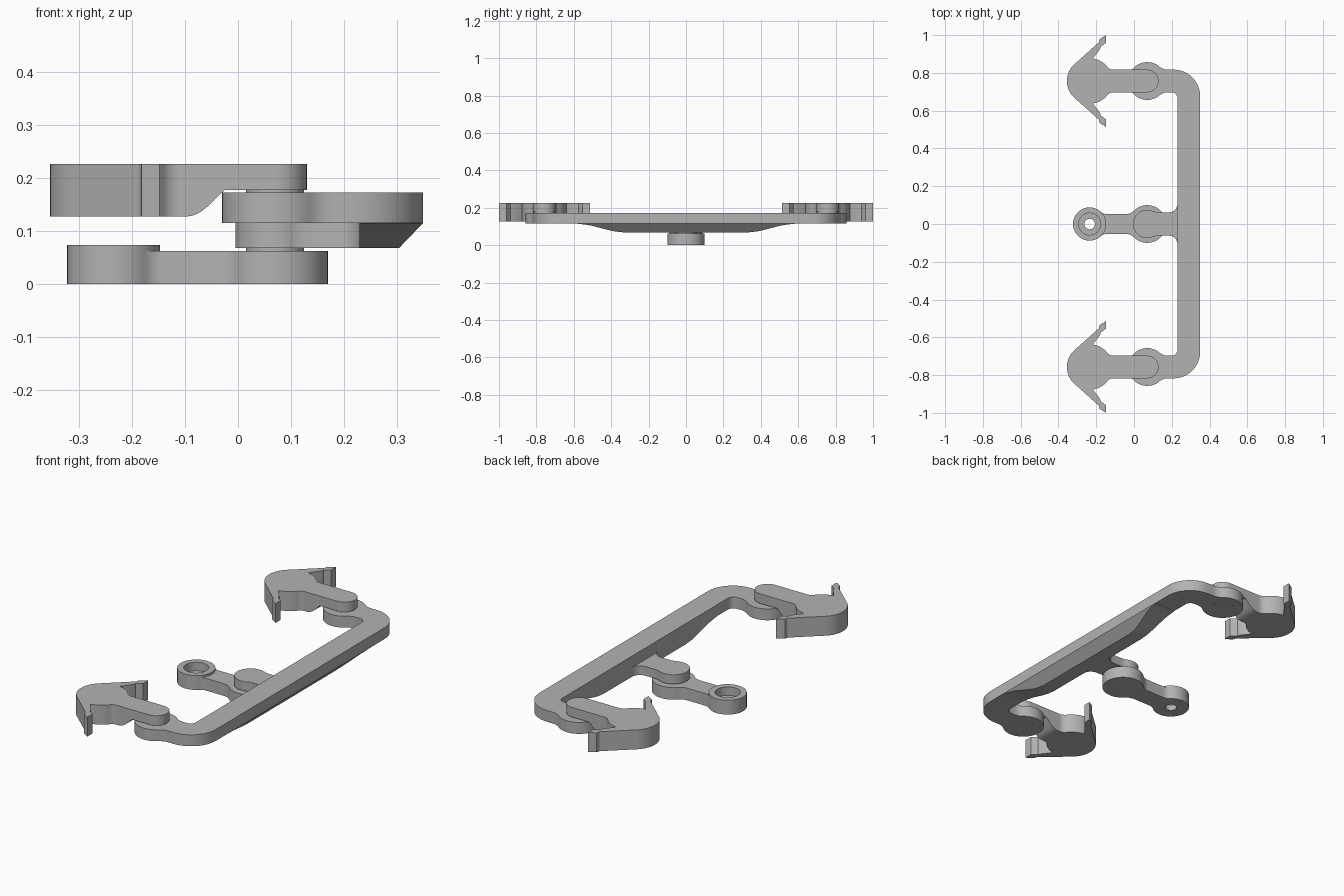
import bpy, bmesh
from math import pi, sin, cos, sqrt, atan2, radians

cube = bpy.data.objects.get("Cube")
if cube:
    bpy.data.objects.remove(cube, do_unlink=True)

GREY = (0.45, 0.45, 0.45, 1)
mat = bpy.data.materials.new("plain grey")
mat.use_nodes = True
mat.diffuse_color = GREY
mat.node_tree.nodes["Principled BSDF"].inputs["Base Color"].default_value = GREY

PIVOT = 0.07    # x of every hinge
ARM_Y = 0.757   # y of the outer hinges


def arc(cx, cy, r, a0, a1, n=14):
    return [(cx + r * cos(a0 + (a1 - a0) * i / n), cy + r * sin(a0 + (a1 - a0) * i / n))
            for i in range(n + 1)]


def lobe(cx, r, w, f, side=1, start=pi):
    """Upper half of a round end that blends into a neck of half width w."""
    dx = sqrt((r + f) ** 2 - (w + f) ** 2)
    phi = atan2(w + f, dx)
    pts = arc(0, 0, r, start, phi, 20) + arc(dx, w + f, f, phi + pi, 1.5 * pi, 8)[1:]
    return [(cx + side * x, y) for x, y in pts]


def mirrored(half):
    """Close a half outline by mirroring it across y = 0."""
    return half + [(x, -y) for x, y in reversed(half) if abs(y) > 1e-5]


def finish(ob):
    bpy.ops.object.select_all(action="DESELECT")
    ob.select_set(True)
    bpy.context.view_layer.objects.active = ob
    bpy.ops.object.shade_smooth_by_angle(angle=radians(30))
    return ob


def loft(name, rings):
    """Solid through a row of matching closed rings of 3D points."""
    bm = bmesh.new()
    rows = [[bm.verts.new(p) for p in ring] for ring in rings]
    n = len(rows[0])
    for a, b in zip(rows, rows[1:]):
        for i in range(n):
            j = (i + 1) % n
            bm.faces.new((a[i], a[j], b[j], b[i]))
    bm.faces.new(rows[0][::-1])
    bm.faces.new(rows[-1])
    bmesh.ops.recalc_face_normals(bm, faces=bm.faces)
    me = bpy.data.meshes.new(name)
    bm.to_mesh(me)
    bm.free()
    me.materials.append(mat)
    ob = bpy.data.objects.new(name, me)
    bpy.context.collection.objects.link(ob)
    return finish(ob)


def plate(name, outline, z0, z1, y=0):
    return loft(name, [[(px, py + y, z) for px, py in outline] for z in (z0, z1)])


def disc(name, x, y, r, z0, z1):
    return plate(name, arc(x, y, r, 0, 2 * pi, 48)[:-1], z0, z1)


def combine(ob, tool, operation):
    mod = ob.modifiers.new("combine", "BOOLEAN")
    mod.operation, mod.object, mod.solver = operation, tool, "EXACT"
    bpy.context.view_layer.objects.active = ob
    bpy.ops.object.modifier_apply(modifier=mod.name)
    bpy.data.objects.remove(tool, do_unlink=True)
    finish(ob)


# Wall link: two round ends, the far one raised and counterbored
END_X = -0.235
half = lobe(END_X, 0.088, 0.052, 0.05) + lobe(PIVOT, 0.1, 0.052, 0.06, -1)[::-1]
link = plate("wall_link", mirrored(half), 0, 0.062)
combine(link, disc("link_boss", END_X, 0, 0.088, 0, 0.073), "UNION")
combine(link, disc("bore_cutter", END_X, 0, 0.058, 0.03, 0.1), "DIFFERENCE")
combine(link, disc("hole_cutter", END_X, 0, 0.028, -0.1, 0.1), "DIFFERENCE")

# Main bracket: long bar with a rounded arm at each end
end = lobe(PIVOT, 0.1, 0.06, 0.07)
half = arc(0.2, 0.667, 0.03, 0, pi / 2, 6)
half += [(x, ARM_Y - y) for x, y in reversed(end)] + [(x, ARM_Y + y) for x, y in end[1:]]
half += arc(0.21, 0.677, 0.14, pi / 2, 0)
plate("main_bracket", mirrored(half), 0.115, 0.173)

# Keel: chamfered rib that swells below the middle of the bar
stations = [(0.58, 0.001), (0.54, 0.005), (0.5, 0.012), (0.42, 0.033), (0.38, 0.042), (0.33, 0.047)]
stations = [(-y, d) for y, d in stations] + stations[::-1]
loft("keel", [[(0.23, y, 0.116), (0.35, y, 0.116), (0.35, y, 0.115),
               (0.35 - 0.96 * d, y, 0.115 - d), (0.23, y, 0.115 - d)] for y, d in stations])

# Centre arm joining the bar to the wall link
half = lobe(PIVOT, 0.075, 0.062, 0.08) + arc(0.185, 0.107, 0.045, -pi / 2, 0, 8) + [(0.25, 0.107)]
plate("centre_arm", mirrored(half), 0.068, 0.115)
disc("centre_pin", PIVOT, 0, 0.055, 0.001, 0.08)

# Grippers: round head with two swept prongs and a thin arm
HEAD_R = 0.12
prong = [(-0.186, 0.205), (-0.182, 0.222), (-0.148, 0.243), (-0.148, 0.203),
         (-0.176, 0.182), (-0.18, 0.168)]
half = arc(END_X, 0, HEAD_R, pi, radians(128)) + prong
half += lobe(END_X, HEAD_R, 0.06, 0.04, 1, radians(82)) + arc(PIVOT, 0, 0.06, pi / 2, 0)
under = [(-0.1, 0.1), (-0.1, 0.1265), (-0.085, 0.129), (-0.07, 0.136), (-0.055, 0.148),
         (-0.033, 0.17), (-0.025, 0.177), (0.2, 0.177), (0.2, 0.1)]
for side, y in (("left", ARM_Y), ("right", -ARM_Y)):
    gripper = plate(side + "_gripper", mirrored(half), 0.127, 0.226, y)
    cutter = loft("arm_cutter", [[(px, y + w, pz) for px, pz in under] for w in (-0.1, 0.1)])
    combine(gripper, cutter, "DIFFERENCE")
    disc(side + "_pin", PIVOT, y, 0.055, 0.1145, 0.18)
